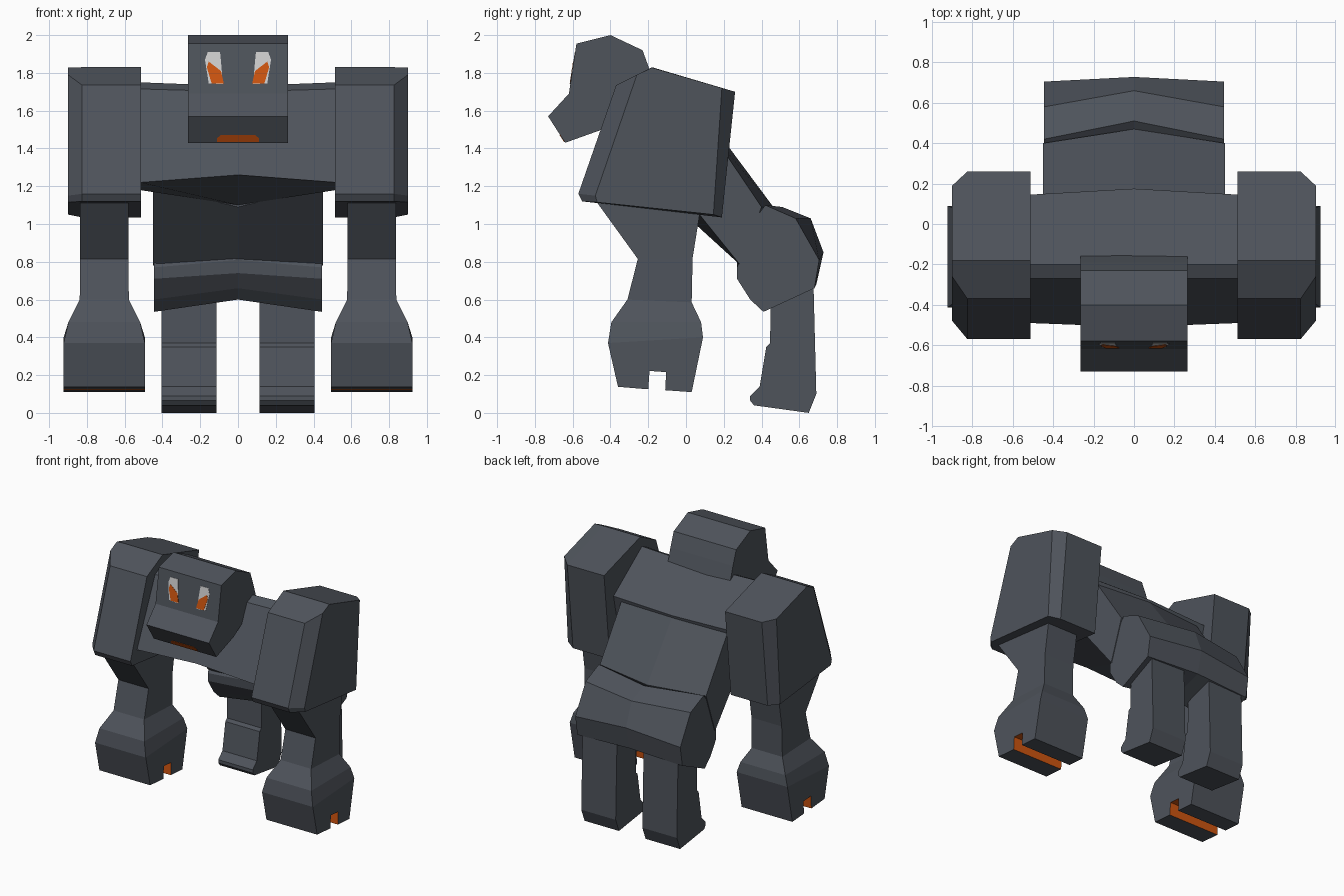
import bpy, bmesh


def material(name, rgb):
    m = bpy.data.materials.new(name)
    m.diffuse_color = (*rgb, 1)
    return m


STONE = material("dark stone grey", (0.077, 0.087, 0.105))
GLOW = material("glowing orange", (0.62, 0.09, 0.005))
WHITE = material("eye white", (0.62, 0.62, 0.62))


def loft(name, rings, mats=(STONE,), mirror=False, rule=None):
    """Skin closed rings of 3D points, cap both ends."""
    bm = bmesh.new()
    vs = [[bm.verts.new(p) for p in r] for r in rings]
    n = len(rings[0])
    for a, b in zip(vs, vs[1:]):
        for i in range(n):
            j = (i + 1) % n
            bm.faces.new((a[i], a[j], b[j], b[i]))
    bm.faces.new(vs[0])
    bm.faces.new(vs[-1])
    bmesh.ops.recalc_face_normals(bm, faces=bm.faces)
    bm.normal_update()
    if rule:
        for f in bm.faces:
            f.material_index = rule(f)
    me = bpy.data.meshes.new(name)
    bm.to_mesh(me)
    bm.free()
    for m in mats:
        me.materials.append(m)
    ob = bpy.data.objects.new(name, me)
    bpy.context.collection.objects.link(ob)
    if mirror:
        mod = ob.modifiers.new("mirror", 'MIRROR')
        mod.use_mirror_merge = False
    return ob


def at(x, prof):
    return [(x, y, z) for y, z in prof]


# head
head = [(-0.40, 2.0), (-0.58, 1.955), (-0.62, 1.69), (-0.73, 1.57),
        (-0.64, 1.43), (-0.43, 1.505), (-0.15, 1.68), (-0.19, 1.81), (-0.23, 1.92)]
loft("head", [at(-0.265, head), at(0.265, head)])


# painted face details, thin plates lying on the face planes
def face_y(z):
    return -0.58 - (1.955 - z) * 0.04 / 0.265


def jaw_y(z):
    return -0.73 + (1.57 - z) * 0.09 / 0.14


def plate(name, outline, plane, mat, lift, mirror):
    loft(name, [[(x, plane(z) - d, z) for x, z in outline] for d in (-0.002, lift)],
         (mat,), mirror)


plate("eye_white", [(0.095, 1.91), (0.16, 1.91), (0.175, 1.87), (0.155, 1.745), (0.08, 1.74), (0.09, 1.86)],
      face_y, WHITE, 0.002, True)
plate("eye_iris", [(0.155, 1.86), (0.165, 1.83), (0.14, 1.745), (0.075, 1.745), (0.09, 1.81)],
      face_y, GLOW, 0.004, True)
plate("mouth", [(-0.11, 1.433), (-0.11, 1.455), (-0.09, 1.472), (0.09, 1.472), (0.11, 1.455), (0.11, 1.433)],
      jaw_y, GLOW, 0.003, False)

# chest
side = [(-0.20, 1.75), (-0.27, 1.715), (-0.49, 1.22), (-0.05, 1.18), (0.08, 1.20), (0.145, 1.50)]
mid = [(-0.20, 1.73), (-0.27, 1.70), (-0.51, 1.26), (-0.05, 1.10), (0.10, 1.20), (0.175, 1.50)]
loft("chest", [at(-0.52, side), at(0, mid), at(0.52, side)])

# waist, sloping back to the hips
side = [(-0.05, 1.20), (0.29, 0.78), (0.40, 1.09), (0.14, 1.475)]
mid = [(-0.05, 1.09), (0.29, 0.80), (0.47, 1.08), (0.165, 1.49)]
loft("waist", [at(-0.45, side), at(0, mid), at(0.45, side)])

# hips
side = [(0.39, 1.06), (0.42, 1.10), (0.58, 1.03), (0.705, 0.81), (0.68, 0.66),
        (0.41, 0.535), (0.34, 0.60), (0.27, 0.71), (0.27, 0.77)]
mid = [(0.46, 1.07), (0.51, 1.09), (0.66, 1.03), (0.728, 0.85), (0.69, 0.68),
       (0.42, 0.60), (0.36, 0.66), (0.28, 0.74), (0.27, 0.81)]
loft("hips", [at(-0.445, side), at(0, mid), at(0.445, side)])

# shoulders, with chamfered outer edges
full = [(-0.18, 1.83), (-0.37, 1.735), (-0.57, 1.16), (-0.55, 1.12), (0.19, 1.035), (0.26, 1.70)]
outer = [(-0.18, 1.828), (-0.26, 1.79), (-0.48, 1.15), (-0.47, 1.115), (0.145, 1.05), (0.19, 1.72)]
loft("shoulder", [at(0.513, full), at(0.825, full), at(0.90, outer)], mirror=True)

# forearms: front y, z, back y, z, half width
rows = [(-0.49, 1.14, 0.08, 1.10, 0.128), (-0.255, 0.815, 0.035, 0.82, 0.128),
        (-0.31, 0.60, 0.03, 0.585, 0.13), (-0.395, 0.48, 0.08, 0.48, 0.190),
        (-0.413, 0.37, 0.09, 0.40, 0.215)]
loft("forearm", [[(0.708 - w, a, b), (0.708 + w, a, b), (0.708 + w, c, d), (0.708 - w, c, d)]
                 for a, b, c, d, w in rows], mirror=True)

# fists, with a glowing groove underneath
fist = [(-0.413, 0.37), (-0.36, 0.138), (-0.20, 0.125), (-0.193, 0.222), (-0.105, 0.216),
        (-0.11, 0.12), (0.03, 0.11), (0.09, 0.40)]


def groove(f):
    c = f.calc_center_median()
    return int(abs(f.normal.x) < 0.5 and -0.21 < c.y < -0.09 and c.z < 0.25)


loft("fist", [at(0.493, fist), at(0.923, fist)], (STONE, GLOW), True, groove)

# legs
leg = [(0.45, 0.68), (0.445, 0.37), (0.425, 0.35), (0.39, 0.14), (0.34, 0.09), (0.34, 0.065),
       (0.36, 0.04), (0.65, 0.0), (0.69, 0.10), (0.675, 0.68)]
loft("leg", [at(0.113, leg), at(0.405, leg)], mirror=True)
